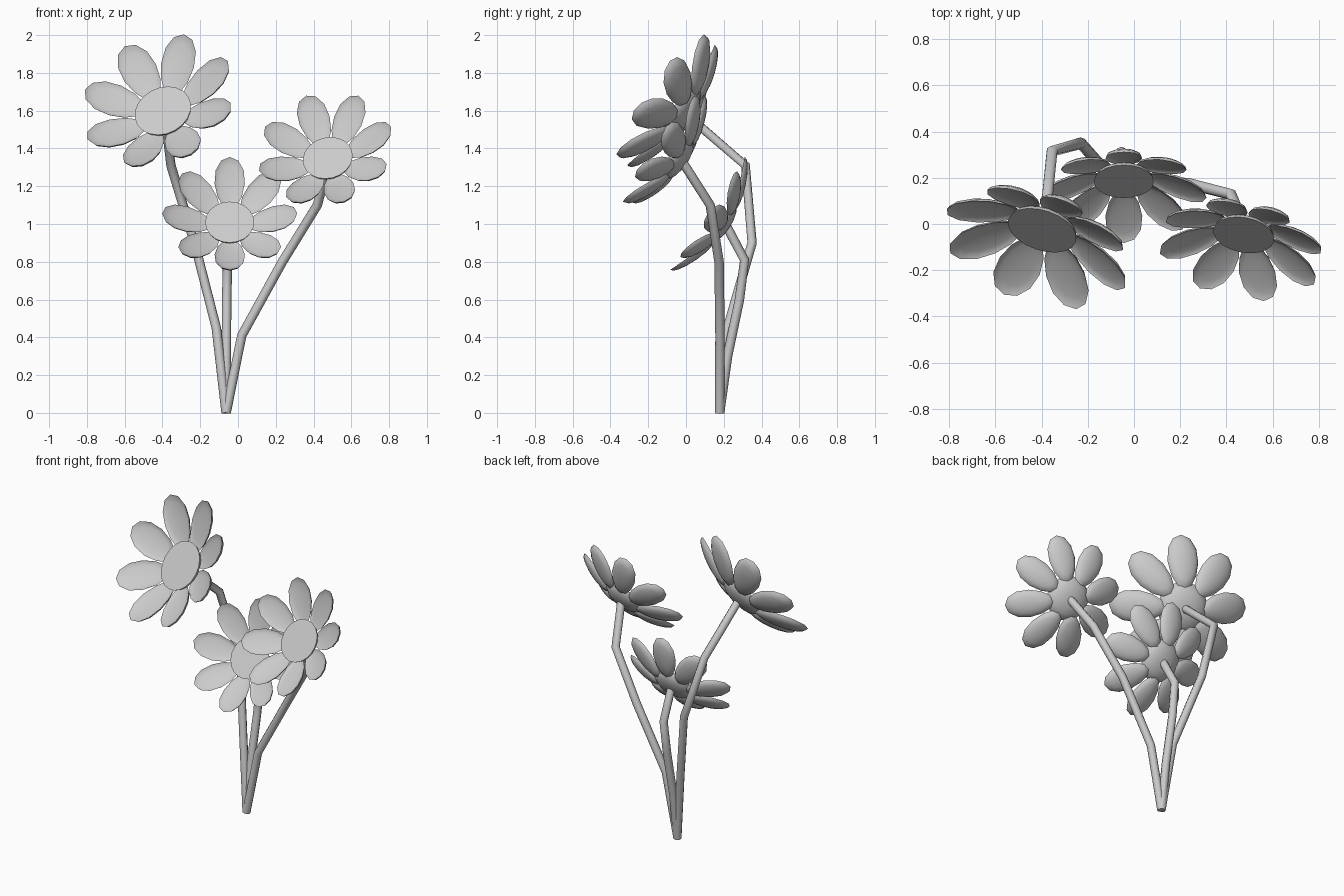
import bpy, bmesh, math
from mathutils import Vector, Matrix

if "Cube" in bpy.data.objects:
    bpy.data.objects.remove(bpy.data.objects["Cube"])


def make_object(name, bm, matrix):
    mesh = bpy.data.meshes.new(name)
    bmesh.ops.recalc_face_normals(bm, faces=bm.faces)
    bm.to_mesh(mesh)
    bm.free()
    for p in mesh.polygons:
        p.use_smooth = True
    mesh.set_sharp_from_angle(angle=math.radians(40))
    ob = bpy.data.objects.new(name, mesh)
    bpy.context.collection.objects.link(ob)
    ob.matrix_world = matrix
    return ob


# Petal ring: thin spoon-shaped petals, tipped forward like a shallow cup
def petals(name, matrix, phase):
    bm = bmesh.new()
    for k in range(8):
        new = bmesh.ops.create_uvsphere(bm, u_segments=12, v_segments=8, radius=1)["verts"]
        for v in new:
            x, y, z = v.co
            depth = -0.014 if z > 0 else -0.034
            v.co = (0.143 * x, 0.08 * y * (1 + 0.14 * x), depth * abs(z))
        m = (Matrix.Rotation(math.radians(phase + 45 * k), 4, 'Z')
             @ Matrix.Translation((0.225, 0, 0.03))
             @ Matrix.Rotation(math.radians(-22), 4, 'Y'))
        bmesh.ops.transform(bm, matrix=m, verts=new)
    make_object(name, bm, matrix)


# Flower centre: flat front face with a shallow domed back
def centre(name, matrix):
    bm = bmesh.new()
    profile = [(0, 0), (0.13, 0), (0.124, -0.016), (0.09, -0.04), (0.045, -0.052), (0, -0.055)]
    vs = [bm.verts.new((r, 0, z)) for r, z in profile]
    es = [bm.edges.new(p) for p in zip(vs, vs[1:])]
    bmesh.ops.spin(bm, geom=vs + es, cent=(0, 0, 0), axis=(0, 0, 1),
                   angle=math.tau, steps=20)
    bmesh.ops.remove_doubles(bm, verts=bm.verts, dist=1e-5)
    make_object(name, bm, matrix)


# Stem: eight-sided bent tube
def stem(name, points):
    cu = bpy.data.curves.new(name, 'CURVE')
    cu.dimensions = '3D'
    cu.bevel_depth = 0.025
    cu.bevel_resolution = 2
    cu.use_fill_caps = True
    sp = cu.splines.new('POLY')
    sp.points.add(len(points) - 1)
    for p, co in zip(sp.points, points):
        p.co = (*co, 1)
    ob = bpy.data.objects.new(name, cu)
    bpy.context.collection.objects.link(ob)


# name, centre position, facing direction, scale, petal phase, stem bends
BASE = (-0.063, 0.178, 0)
FLOWERS = [
    ("left_flower", (-0.398, -0.028, 1.60), (-0.27, -0.79, 0.56), 1.19, -9,
     [(-0.115, 0.22, 0.45), (-0.23, 0.35, 0.90), (-0.355, 0.315, 1.31)]),
    ("right_flower", (0.475, -0.048, 1.35), (-0.16, -0.80, 0.56), 1.03, 22.5,
     [(0.02, 0.18, 0.41), (0.235, 0.175, 0.80), (0.42, 0.128, 1.10)]),
    ("middle_flower", (-0.044, 0.184, 1.01), (0, -0.834, 0.55), 1.0, 0,
     [(-0.062, 0.22, 0.30), (-0.06, 0.283, 0.60), (-0.055, 0.31, 0.81)]),
]

for name, pos, facing, scale, phase, bends in FLOWERS:
    n = Vector(facing).normalized()
    u = Vector((0, 0, 1)).cross(n).normalized()
    v = n.cross(u)
    rot = Matrix((u, v, n)).transposed().to_4x4()
    m = Matrix.Translation(pos) @ rot @ Matrix.Scale(scale, 4)
    petals(name + "_petals", m, phase)
    centre(name + "_centre", m)
    end = Vector(pos) - n * 0.035 * scale
    stem(name + "_stem", [BASE] + bends + [tuple(end)])
